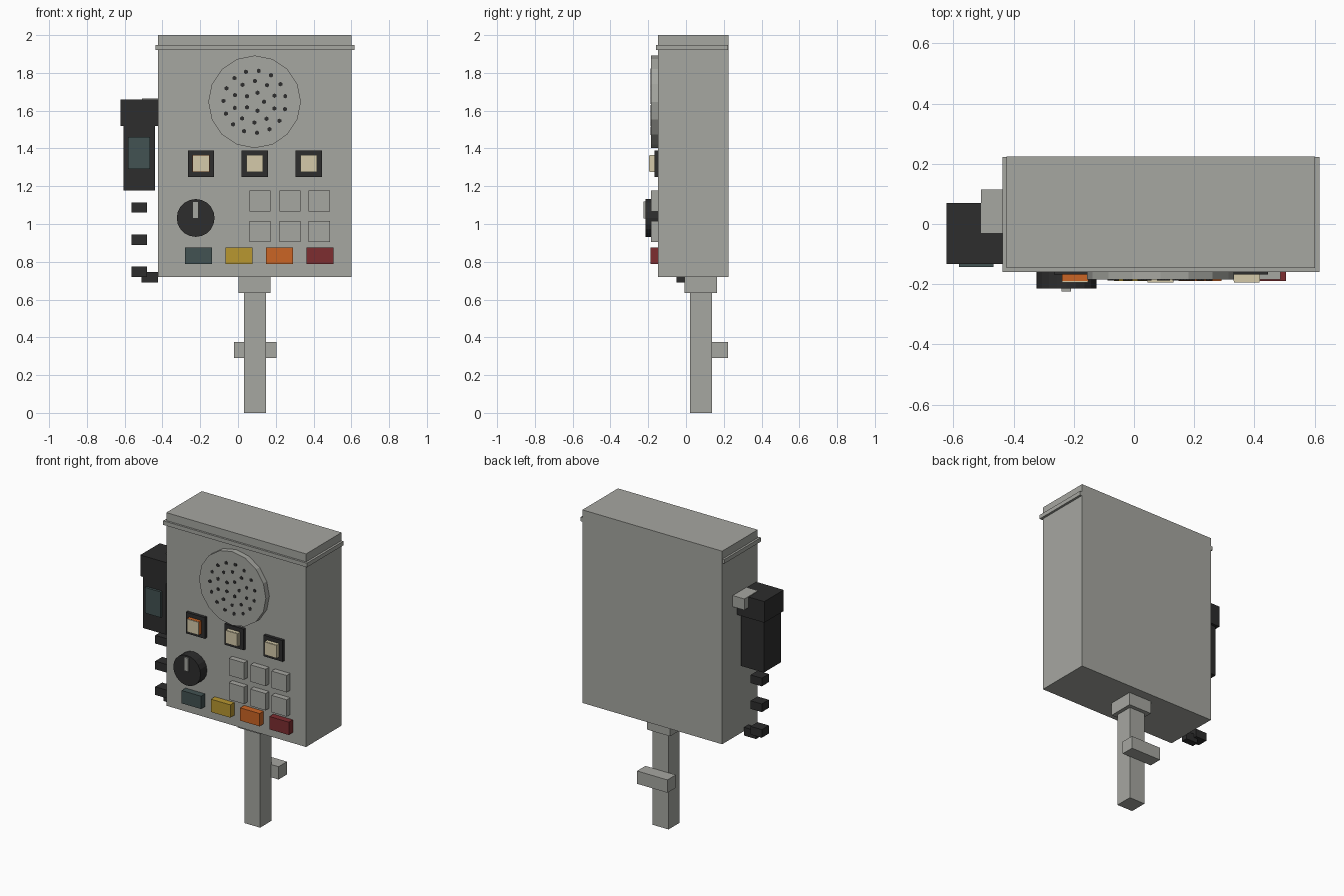
import bpy
import math
from mathutils import Matrix

cube = bpy.data.objects.get("Cube")
if cube:
    bpy.data.objects.remove(cube, do_unlink=True)


def material(name, r, g, b):
    m = bpy.data.materials.new(name)
    m.use_nodes = True
    m.diffuse_color = (r, g, b, 1)
    m.node_tree.nodes["Principled BSDF"].inputs["Base Color"].default_value = (r, g, b, 1)
    return m


GREY = material("casing grey", 0.38, 0.385, 0.355)
DARK = material("dark plastic", 0.026, 0.026, 0.026)
CREAM = material("cream", 0.66, 0.59, 0.40)
TEAL = material("dark teal", 0.055, 0.084, 0.084)
YELLOW = material("yellow", 0.48, 0.31, 0.03)
ORANGE = material("orange", 0.60, 0.13, 0.018)
RED = material("dark red", 0.205, 0.026, 0.03)

FACE = -0.147  # front panel of the casing


def box(name, x, y, z, mat):
    """Box from (low, high) pairs along each axis."""
    bpy.ops.mesh.primitive_cube_add(size=1)
    ob = bpy.context.object
    ob.name = name
    spans = (x, y, z)
    mid = [(a + b) / 2 for a, b in spans]
    size = [b - a for a, b in spans]
    ob.data.transform(Matrix.Translation(mid) @ Matrix.Diagonal(size + [1]))
    ob.data.materials.append(mat)
    return ob


def panel_box(name, x, z, w, h, front, mat, back=FACE):
    """Box standing out from the front panel, centred on x and z."""
    return box(name, (x - w / 2, x + w / 2), (front, back + 0.002),
               (z - h / 2, z + h / 2), mat)


def disc(name, x, z, r, front, mat, sides, back=FACE):
    """Cylinder facing the front."""
    depth = back + 0.002 - front
    bpy.ops.mesh.primitive_cylinder_add(vertices=sides, radius=r, depth=depth)
    ob = bpy.context.object
    ob.name = name
    ob.data.transform(Matrix.Translation((x, front + depth / 2, z))
                      @ Matrix.Rotation(math.pi / 2, 4, "X"))
    ob.data.materials.append(mat)
    return ob


# Casing and raised band under the lid
box("casing", (-0.423, 0.602), (FACE, 0.225), (0.72, 2.0), GREY)
box("lid_band", (-0.437, 0.617), (-0.16, 0.223), (1.92, 1.947), GREY)

# Post with collar and rear crossbar
box("post", (0.032, 0.148), (0.02, 0.137), (0, 0.72), GREY)
box("post_collar", (0.003, 0.172), (-0.007, 0.163), (0.635, 0.722), GREY)
box("post_crossbar", (-0.02, 0.203), (0.135, 0.223), (0.29, 0.375), GREY)

# Speaker with rings of small holes
SPK_X, SPK_Z, SPK_Y = 0.088, 1.647, -0.184
disc("speaker", SPK_X, SPK_Z, 0.245, SPK_Y, GREY, 16)
for ring, (count, radius) in enumerate(((5, 0.05), (10, 0.11), (15, 0.165))):
    for i in range(count):
        a = math.tau * i / count + ring * 0.3
        disc(f"speaker_hole_{ring}_{i}", SPK_X + radius * math.cos(a),
             SPK_Z + radius * math.sin(a), 0.012, SPK_Y - 0.003, DARK, 6, SPK_Y)

# Framed square buttons; the first has an orange body under its cap
for i, (x, body) in enumerate(((-0.196, ORANGE), (0.088, CREAM), (0.375, CREAM))):
    panel_box(f"button_frame_{i}", x, 1.32, 0.14, 0.14, -0.167, DARK)
    panel_box(f"button_body_{i}", x, 1.32, 0.088, 0.088, -0.19, body)
    panel_box(f"button_cap_{i}", x, 1.32, 0.085, 0.085, -0.195, CREAM, -0.19)

# Dial with pointer
knob = disc("dial", -0.224, 1.032, 0.1, -0.215, DARK, 20)
panel_box("dial_pointer", -0.225, 1.075, 0.032, 0.09, -0.224, GREY, -0.215)

# Keypad
for row, z in enumerate((0.96, 1.121)):
    for col, x in enumerate((0.117, 0.275, 0.43)):
        panel_box(f"key_{row}_{col}", x, z, 0.112, 0.112, -0.184, GREY)

# Row of coloured buttons
for i, mat in enumerate((TEAL, YELLOW, ORANGE, RED)):
    panel_box(f"colour_button_{i}", -0.21 + i * 0.2145, 0.832, 0.143, 0.085, -0.189, mat)

# Side handset with screen and wall bracket
box("handset_head", (-0.623, -0.42), (-0.133, 0.07), (1.52, 1.66), DARK)
box("handset_body", (-0.607, -0.44), (-0.127, 0.052), (1.178, 1.522), DARK)
box("handset_screen", (-0.582, -0.467), (-0.143, -0.12), (1.29, 1.46), TEAL)
box("handset_bracket", (-0.508, -0.42), (-0.03, 0.115), (1.59, 1.664), GREY)

# Cord segments under the handset
for i, z in enumerate((1.088, 0.917, 0.747)):
    box(f"cord_segment_{i}", (-0.565, -0.483), (-0.06, 0.013),
        (z - 0.027, z + 0.027), DARK)
box("cord_end", (-0.51, -0.423), (-0.05, -0.005), (0.69, 0.745), DARK)
